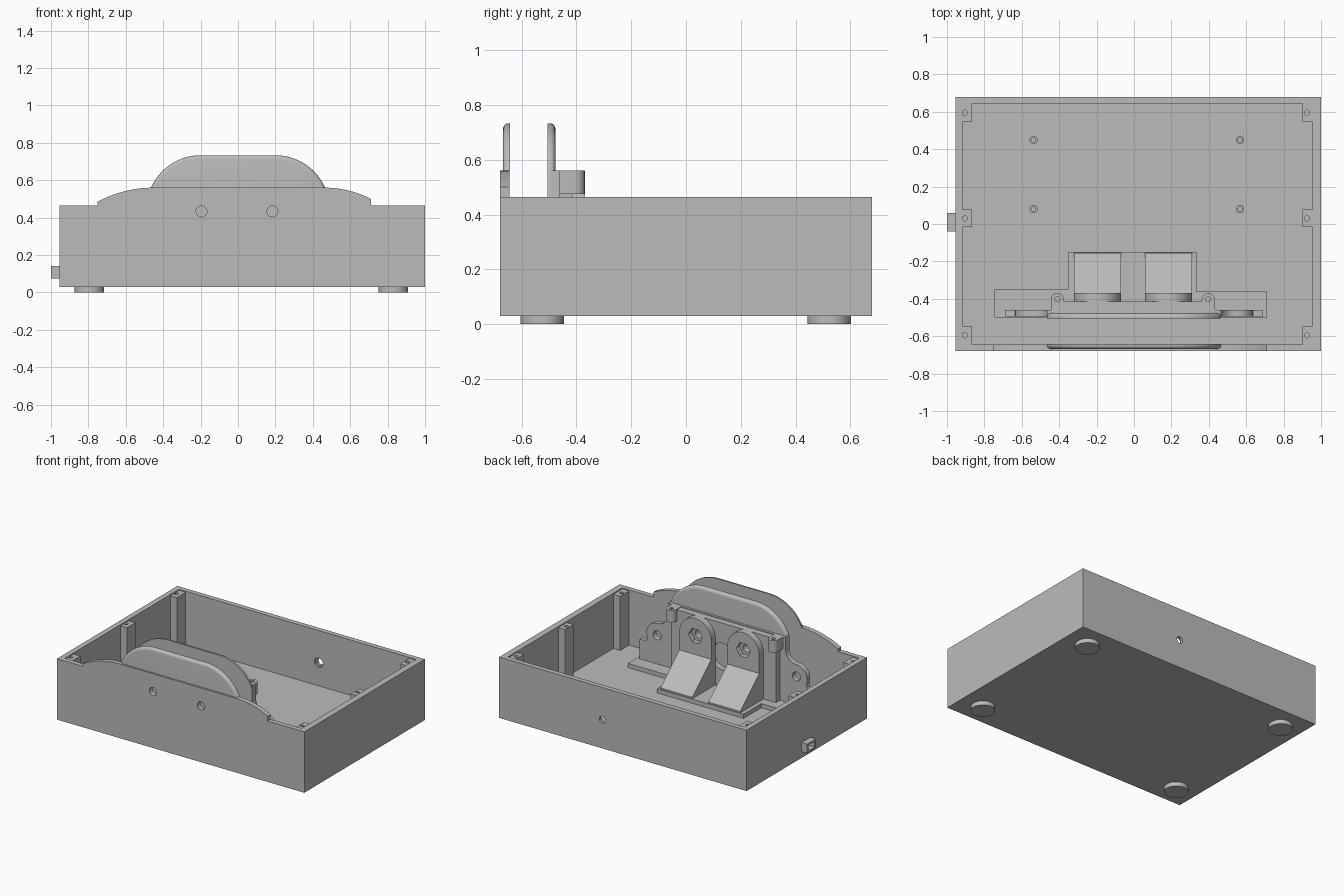
import bpy, bmesh, math

cube = bpy.data.objects.get("Cube")
if cube:
    bpy.data.objects.remove(cube, do_unlink=True)

grey = bpy.data.materials.new("plain grey")
grey.use_nodes = True
COLOUR = (0.5, 0.5, 0.5, 1)
grey.diffuse_color = COLOUR
grey.node_tree.nodes["Principled BSDF"].inputs["Base Color"].default_value = COLOUR


def prism(name, pts, axis, lo, hi, round_side=None):
    """Extrude a 2D outline along an axis; optionally round the rim of one end."""
    place = {"x": lambda p, d: (d, p[0], p[1]),
             "y": lambda p, d: (p[0], d, p[1]),
             "z": lambda p, d: (p[0], p[1], d)}[axis]
    bm = bmesh.new()
    rings = [[bm.verts.new(place(p, d)) for p in pts] for d in (lo, hi)]
    for ring in rings:
        bm.faces.new(ring)
    n = len(pts)
    for i in range(n):
        j = (i + 1) % n
        bm.faces.new((rings[0][i], rings[0][j], rings[1][j], rings[1][i]))
    bmesh.ops.recalc_face_normals(bm, faces=bm.faces)
    if round_side is not None:
        base = min(p[1] for p in pts)
        rim = [e for e in bm.edges
               if all(abs(v.co.y - round_side) < 1e-5 for v in e.verts)
               and max(v.co.z for v in e.verts) > base + 1e-4]
        bmesh.ops.bevel(bm, geom=rim, offset=0.02, segments=5, profile=0.5, affect="EDGES")
    mesh = bpy.data.meshes.new(name)
    bm.to_mesh(mesh)
    bm.free()
    mesh.materials.append(grey)
    obj = bpy.data.objects.new(name, mesh)
    bpy.context.collection.objects.link(obj)
    return obj


def box(name, x, y, z):
    return prism(name, [(x[0], y[0]), (x[1], y[0]), (x[1], y[1]), (x[0], y[1])], "z", *z)


def circle(u, v, r, n=32, a0=0, a1=360):
    full = a1 - a0 == 360
    steps = n if full else n + 1
    return [(u + r * math.cos(math.radians(a0 + (a1 - a0) * i / n)),
             v + r * math.sin(math.radians(a0 + (a1 - a0) * i / n))) for i in range(steps)]


def cut(obj, cutters):
    for c in cutters:
        c.hide_render = True
        mod = obj.modifiers.new("cut", "BOOLEAN")
        mod.operation, mod.solver, mod.object = "DIFFERENCE", "EXACT", c
    graph = bpy.context.evaluated_depsgraph_get()
    mesh = bpy.data.meshes.new_from_object(obj.evaluated_get(graph))
    obj.modifiers.clear()
    obj.data = mesh
    for c in cutters:
        bpy.data.objects.remove(c, do_unlink=True)
    return obj


def shoulder(top_x, top_z, dx, dz, n=14):
    """Arc from a low outer point up to a level top at (top_x, top_z)."""
    r = (dx * dx + dz * dz) / (2 * dz)
    side = -1 if top_x < 0 else 1
    span = math.asin(min(1, dx / r))
    return [(top_x + side * r * math.sin(span * (1 - i / n)),
             top_z - r + r * math.cos(span * (1 - i / n))) for i in range(n + 1)]


FLOOR, RIM = 0.07, 0.465
PEGS = (-0.195, 0.184)
PEG_Z = 0.433

# Open tray with peg holes, a cable hole at the back and a side port
tray = box("tray", (-0.955, 1.0), (-0.68, 0.68), (0.03, RIM))
holes = [box("cavity", (-0.917, 0.955), (-0.645, 0.645), (FLOOR, 0.6)),
         prism("back_hole", circle(0.185, 0.235, 0.024), "y", 0.6, 0.75),
         prism("back_recess", circle(0.185, 0.235, 0.034), "y", 0.6, 0.66),
         box("port_hole", (-0.99, -0.9), (-0.025, 0.045), (0.088, 0.128))]
holes += [prism("peg_hole", circle(x, PEG_Z, 0.029), "y", -0.75, -0.6) for x in PEGS]
cut(tray, holes)

port = box("side_port", (-1.0, -0.955), (-0.04, 0.06), (0.075, 0.14))
cut(port, [box("port_opening", (-1.1, -0.9), (-0.025, 0.045), (0.088, 0.128))])

# Round feet
for x in (-0.795, 0.83):
    for y in (-0.525, 0.523):
        prism("foot", circle(x, y, 0.079, 48), "z", 0, 0.03)

# Screw posts along both side walls
for y, half in ((0.595, 0.05), (0.03, 0.047), (-0.595, 0.05)):
    for x0, x1, hx in ((-0.917, -0.865, -0.905), (0.902, 0.955, 0.925)):
        post = box("screw_post", (x0, x1), (y - half, y + half), (FLOOR, RIM - 0.008))
        cut(post, [prism("screw_hole", circle(hx, y, 0.014, 16), "z", 0.3, 0.6)])

# Board standoffs on the floor
for x in (-0.537, 0.567):
    for y in (0.08, 0.45):
        standoff = prism("standoff", circle(x, y, 0.022, 24), "z", FLOOR, 0.11)
        cut(standoff, [prism("standoff_hole", circle(x, y, 0.012, 16), "z", 0.08, 0.2)])

# Raised front edge and the two rounded guards
left = shoulder(-0.45, 0.56, 0.3, 0.075)
right = shoulder(0.46, 0.56, 0.25, 0.06)[::-1]
prism("front_shield", [(-0.75, RIM)] + left + right + [(0.71, RIM)], "y", -0.68, -0.645)

arch = shoulder(-0.2, 0.733, 0.265, 0.173) + shoulder(0.2, 0.733, 0.265, 0.173)[::-1]
prism("front_guard", arch, "y", -0.668, -0.642, round_side=-0.668)
prism("rear_guard", [(-0.465, 0.1)] + arch + [(0.465, 0.1)], "y", -0.505, -0.477,
      round_side=-0.477)

# Bracket foot plate
prism("bracket_base", [(-0.745, -0.5), (0.71, -0.5), (0.71, -0.36), (0.335, -0.36),
                       (0.335, -0.15), (-0.35, -0.15), (-0.35, -0.35), (-0.745, -0.35)],
      "z", FLOOR, 0.1)

# Bracket panel with a rounded ear at each side
ear = [(0.69, 0.1), (0.69, 0.24), (0.635, 0.245)] + circle(0.55, 0.305, 0.085, 12, -25, 90)
ear += circle(0.55, 0.475, 0.085, 10, 270, 180)[1:] + [(0.465, 0.56)]
outline = ear + [(-x, z) for x, z in reversed(ear)]
panel = prism("bracket_panel", outline, "y", -0.495, -0.46)
cut(panel, [prism("ear_hole", circle(s * 0.55, 0.305, 0.032, 24), "y", -0.6, -0.3)
            for s in (-1, 1)])
core = box("bracket_core", (-0.42, 0.41), (-0.476, -0.415), (0.1, 0.555))
cut(core, [prism("centre_hole", circle(0, 0.316, 0.095), "y", -0.455, -0.3)]
    + [prism("peg_bore", circle(x, PEG_Z, 0.029), "y", -0.47, -0.3) for x in PEGS])

# Domed peg mounts with hexagonal nut pockets and sloping braces
for x in PEGS:
    w = 0.126
    dome = prism("peg_mount", [(x - w, 0.1), (x + w, 0.1)] + circle(x, PEG_Z, w, 24, 0, 180),
                 "y", -0.415, -0.368)
    cut(dome, [prism("nut_pocket", circle(x, PEG_Z, 0.055, 6), "y", -0.405, -0.3),
               prism("peg_bore", circle(x, PEG_Z, 0.029), "y", -0.5, -0.3)])
    prism("brace", [(-0.368, 0.1), (-0.155, 0.1), (-0.155, 0.11), (-0.368, 0.3)],
          "x", x - w, x + w)

# Screw lugs at the top corners of the bracket
for x in (-0.41, 0.397):
    lug_shape = [(x - 0.035, -0.46), (x + 0.035, -0.46)] + circle(x, -0.405, 0.035, 12, 0, 180)
    lug = prism("screw_lug", lug_shape, "z", 0.475, 0.56)
    cut(lug, [prism("lug_hole", circle(x, -0.403, 0.014, 16), "z", 0.5, 0.6)])

# Smooth the curved sides and keep the corners sharp
for obj in bpy.context.collection.objects:
    if obj.type == "MESH" and grey.name in obj.data.materials:
        obj.data.shade_smooth()
        obj.data.set_sharp_from_angle(angle=math.radians(30))
